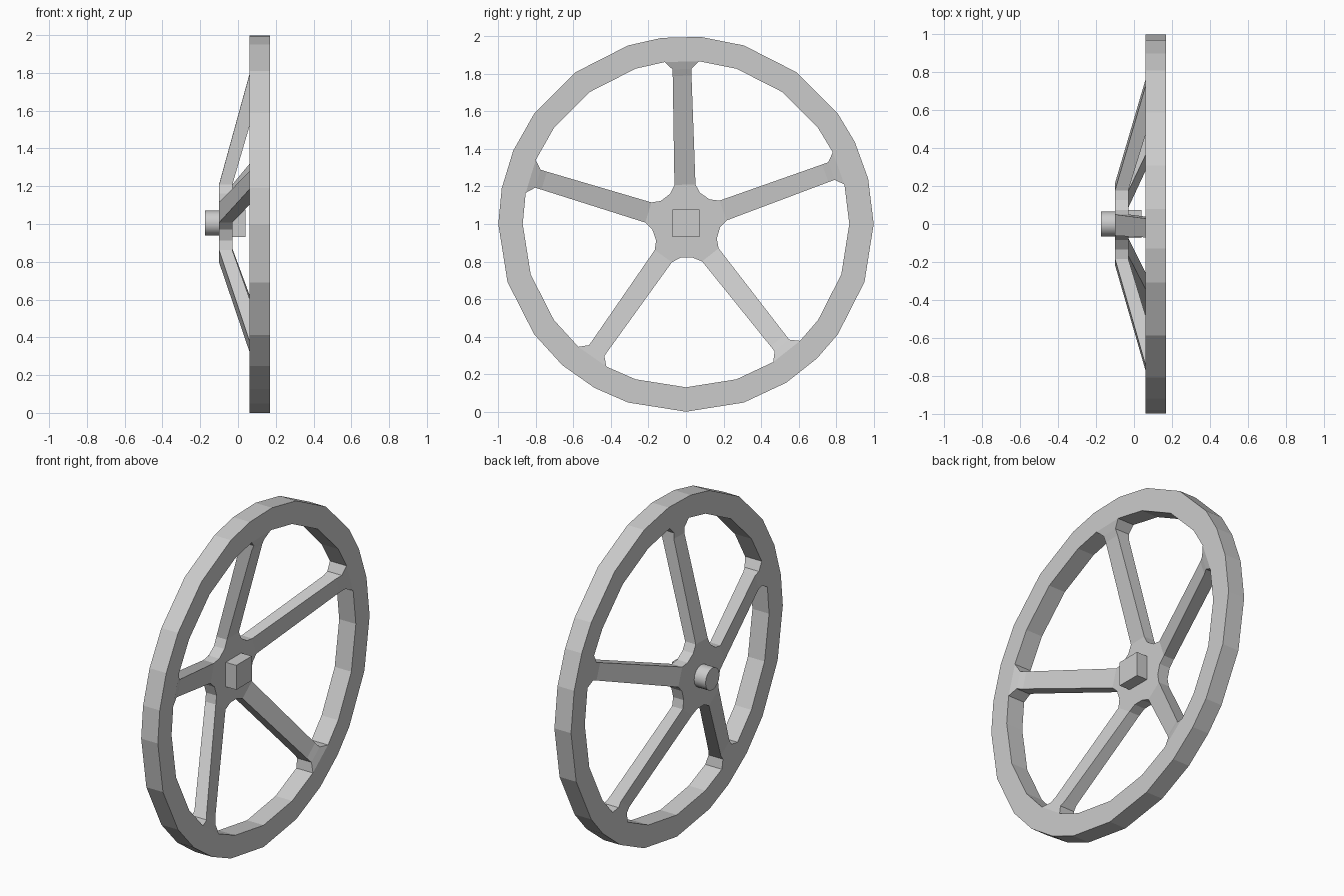
import bpy, bmesh
from math import radians, sin, cos, pi

if "Cube" in bpy.data.objects:
    bpy.data.objects.remove(bpy.data.objects["Cube"])

CZ = 1.0                                   # axle height
SPOKES = [20, 91.5, 163, 234.8, 308.3]     # spoke directions in degrees
BACK, FRONT = 0.06, 0.17                   # rim thickness along x
HUB_BACK, HUB_FRONT = -0.10, -0.03


def polar(x, r, deg, side=0.0):
    """Point at radius r along a direction, shifted sideways."""
    a = radians(deg)
    return (x, r * cos(a) - side * sin(a), CZ + r * sin(a) + side * cos(a))


def make(name, verts, faces):
    bm = bmesh.new()
    vs = [bm.verts.new(v) for v in verts]
    for f in faces:
        bm.faces.new([vs[i] for i in f])
    bmesh.ops.recalc_face_normals(bm, faces=bm.faces)
    me = bpy.data.meshes.new(name)
    bm.to_mesh(me)
    bm.free()
    ob = bpy.data.objects.new(name, me)
    bpy.context.collection.objects.link(ob)
    return ob


# Rim: square section ring, with an opening in the inner wall at each spoke
angles = []
for i, s in enumerate(SPOKES):
    base = 18 + 72 * i
    angles += [s - 6, s + 6, base + 18, base + 36, base + 54]
verts, faces = [], []
for a in angles:
    verts += [polar(BACK, 1.0, a), polar(FRONT, 1.0, a),
              polar(FRONT, 0.87, a), polar(BACK, 0.87, a)]
n = len(angles)
for i in range(n):
    p, q = i * 4, (i + 1) % n * 4
    for k in range(4):
        if k == 2 and i % 5 == 0:
            continue
        m = (k + 1) % 4
        faces.append((p + k, q + k, q + m, p + m))
make("rim", verts, faces)

# Hub: thin faceted plate, slightly wider at every spoke
outline = []
for s in SPOKES:
    outline += [(0.217, s - 15), (0.217, s + 15), (0.182, s + 26), (0.182, s + 46)]
n = len(outline)
verts = [polar(x, r, a) for x in (HUB_BACK, HUB_FRONT) for r, a in outline]
faces = [tuple(range(n)), tuple(range(n, 2 * n))]
for i in range(n):
    j = (i + 1) % n
    if i % 4:                              # spoke roots stay open
        faces.append((i, j, n + j, n + i))
make("hub_plate", verts, faces)

# Spokes: sloping bars that flare into the rim (radius, half width, back, front)
root, flare = radians(15), radians(6)
STATIONS = [(0.217 * cos(root), 0.217 * sin(root), HUB_BACK, HUB_FRONT),
            (0.79, 0.05, BACK, 0.14),
            (0.825, 0.05, BACK, 0.155),
            (0.87 * cos(flare), 0.87 * sin(flare), BACK, FRONT)]
for i, s in enumerate(SPOKES):
    verts, faces = [], []
    for r, w, b, f in STATIONS:
        verts += [polar(b, r, s, -w), polar(f, r, s, -w),
                  polar(f, r, s, w), polar(b, r, s, w)]
    for j in range(len(STATIONS) - 1):
        for k in range(4):
            m = (k + 1) % 4
            faces.append((j * 4 + k, j * 4 + m, j * 4 + 4 + m, j * 4 + 4 + k))
    make(f"spoke_{i + 1}", verts, faces)

# Axle pin on the inner side
bpy.ops.mesh.primitive_cylinder_add(vertices=16, radius=0.066, depth=0.085,
                                    location=(-0.1325, 0, CZ + 0.005),
                                    rotation=(0, pi / 2, 0))
bpy.context.object.name = "axle_pin"
bpy.ops.object.shade_smooth_by_angle(angle=radians(30))

# Square centre nut on the outer side
bpy.ops.mesh.primitive_cube_add(size=1, location=(0, 0, CZ + 0.005))
nut = bpy.context.object
nut.name = "centre_nut"
nut.scale = (0.08, 0.146, 0.146)
